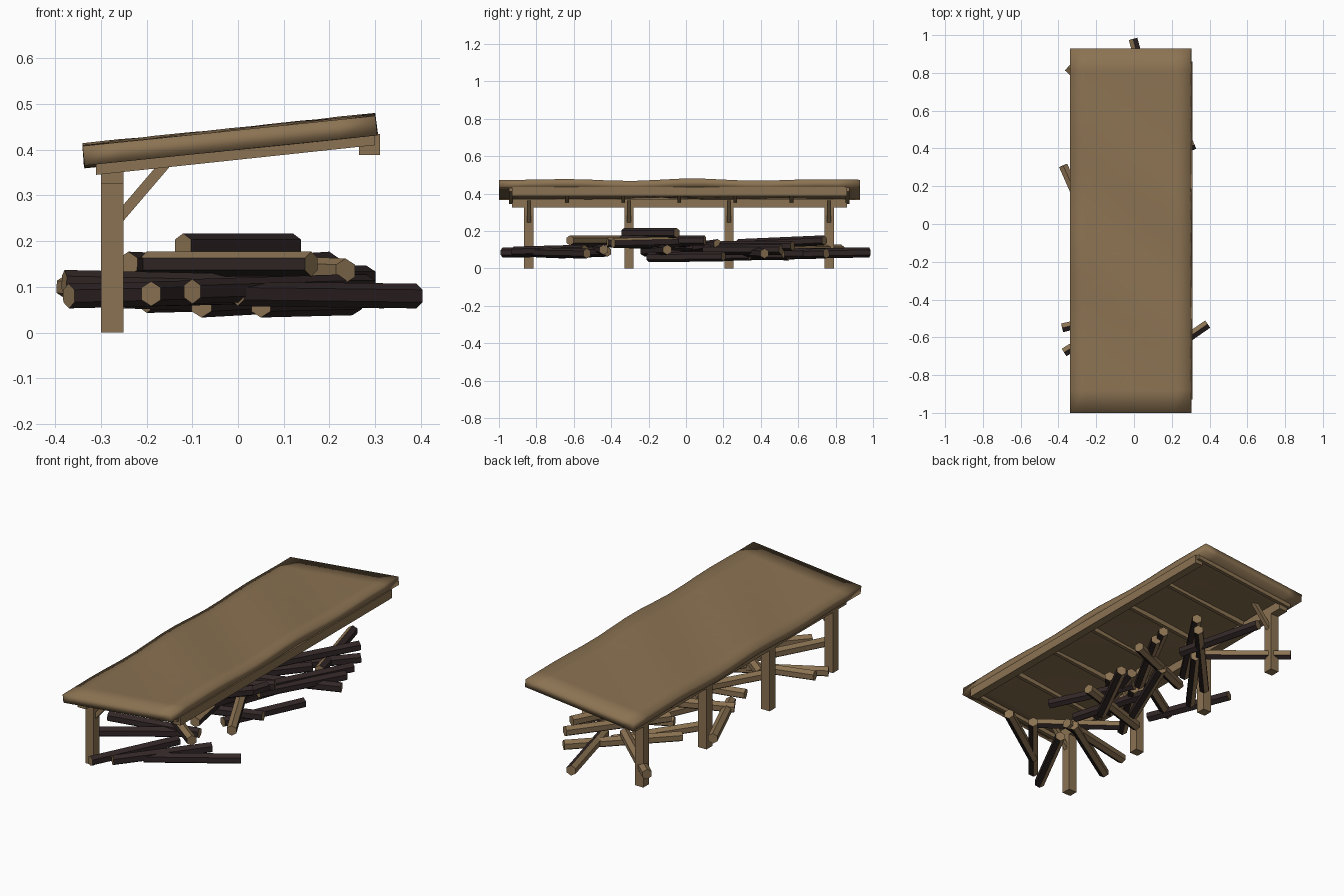
import bpy, bmesh, math
from mathutils import Vector

cube = bpy.data.objects.get("Cube")
if cube:
    bpy.data.objects.remove(cube)


def material(name, rgb):
    m = bpy.data.materials.new(name)
    m.use_nodes = True
    m.diffuse_color = (*rgb, 1)
    m.node_tree.nodes["Principled BSDF"].inputs["Base Color"].default_value = (*rgb, 1)
    return m


WOOD = material("brown_wood", (0.26, 0.17, 0.085))
BARK = material("dark_bark", (0.032, 0.02, 0.02))


def finish(name, bm, mats):
    bmesh.ops.recalc_face_normals(bm, faces=bm.faces)
    mesh = bpy.data.meshes.new(name)
    bm.to_mesh(mesh)
    bm.free()
    for m in mats:
        mesh.materials.append(m)
    obj = bpy.data.objects.new(name, mesh)
    bpy.context.collection.objects.link(obj)
    return obj


def extrude_profile(name, profile, y0, y1):
    """Board with an outline in x and z, extruded along y."""
    bm = bmesh.new()
    face = bm.faces.new([bm.verts.new((x, y0, z)) for x, z in profile])
    new = bmesh.ops.extrude_face_region(bm, geom=[face])["geom"]
    bmesh.ops.translate(bm, vec=(0, y1 - y0, 0),
                        verts=[v for v in new if isinstance(v, bmesh.types.BMVert)])
    return finish(name, bm, [WOOD])


def rect(x0, x1, z0, z1):
    return [(x0, z0), (x1, z0), (x1, z1), (x0, z1)]


# Sloping roof slab, gently warped along its length
bm = bmesh.new()
bmesh.ops.create_grid(bm, x_segments=8, y_segments=16, size=0.5)
for v in bm.verts:
    u, w = v.co.x + 0.5, v.co.y + 0.5
    warp = 0.007 * math.sin(u * 5 + w * 17) * math.sin(math.pi * w)
    v.co = (-0.34 + 0.64 * u, -1 + 1.93 * w,
            0.408 + 0.066 * u + warp)
roof = finish("roof_slab", bm, [WOOD])
solid = roof.modifiers.new("thickness", "SOLIDIFY")
solid.thickness = 0.043
solid.offset = -1
bpy.context.view_layer.objects.active = roof
roof.select_set(True)
bpy.ops.object.shade_smooth_by_angle(angle=math.radians(30))

# Long beams under both edges
extrude_profile("post_beam", rect(-0.30, -0.25, 0.325, 0.372), -0.93, 0.86)
extrude_profile("outer_beam", rect(0.265, 0.31, 0.388, 0.434), -0.93, 0.86)

# Rafters across the slope
for i in range(7):
    y = -0.936 + 0.3 * i
    extrude_profile(f"rafter_{i + 1}",
                    [(-0.31, 0.345), (0.30, 0.41), (0.30, 0.436), (-0.31, 0.37)],
                    y - 0.01, y + 0.01)

# Posts with diagonal braces
for i in range(4):
    y = -0.84 + 0.535 * i
    extrude_profile(f"post_{i + 1}", rect(-0.30, -0.25, 0, 0.35), y - 0.025, y + 0.025)
    extrude_profile(f"brace_{i + 1}",
                    [(-0.25, 0.245), (-0.15, 0.362), (-0.18, 0.362), (-0.25, 0.28)],
                    y - 0.011, y + 0.011)


def log(name, start, end, radius=0.027):
    """Split hexagonal log with bark on one side and bare ends."""
    a, b = Vector(start), Vector(end)
    axis = (b - a).normalized()
    bm = bmesh.new()
    bmesh.ops.create_cone(bm, cap_ends=True, segments=6, radius1=radius,
                          radius2=radius, depth=(b - a).length)
    turn = axis.to_track_quat("Z", "Y")
    for v in bm.verts:
        v.co = turn @ v.co + (a + b) / 2
    bm.normal_update()
    bark_side = Vector((0.65, -0.72, -0.2))
    for f in bm.faces:
        is_side = abs(f.normal.dot(axis)) < 0.9
        f.material_index = int(is_side and f.normal.dot(bark_side) > 0.05)
    return finish(name, bm, [WOOD, BARK])


# Loose log pile: both end points of each log
LOGS = [
    ((-.19, -.98, .085), (.03, -.55, .09)),
    ((-.10, -.92, .09), (.22, -.54, .10)),
    ((.39, -.53, .08), (.0, -.80, .085)),
    ((-.37, -.68, .08), (.05, -.42, .09)),
    ((-.38, -.55, .11), (.08, -.44, .10)),
    ((-.12, -.33, .19), (.12, -.05, .19)),
    ((.235, -.39, .135), (.02, .02, .145)),
    ((.04, -.42, .14), (-.06, .03, .12)),
    ((.05, -.20, .06), (.25, .20, .065)),
    ((.05, .10, .10), (.28, .51, .10)),
    ((.32, .42, .08), (-.10, .24, .09)),
    ((-.005, .98, .085), (.12, .52, .08)),
    ((.20, .75, .08), (-.20, .32, .07)),
    ((.28, .57, .12), (.08, .19, .12)),
    ((-.35, .83, .10), (.0, .52, .11)),
    ((-.375, .31, .10), (-.19, -.11, .09)),
    ((-.26, -.04, .10), (.10, .17, .13)),
    ((-.05, -.35, .15), (.10, .10, .15)),
    ((-.24, -.38, .15), (.0, .0, .14)),
    ((-.10, .28, .13), (.20, .74, .15)),
    ((-.08, -.10, .06), (.10, .34, .07)),
    ((.16, -.62, .15), (-.20, -.35, .15)),
    ((-.25, .15, .08), (.05, .55, .07)),
    ((.22, -.10, .10), (-.20, -.22, .09)),
]
for i, (start, end) in enumerate(LOGS):
    log(f"log_{i + 1}", start, end)
